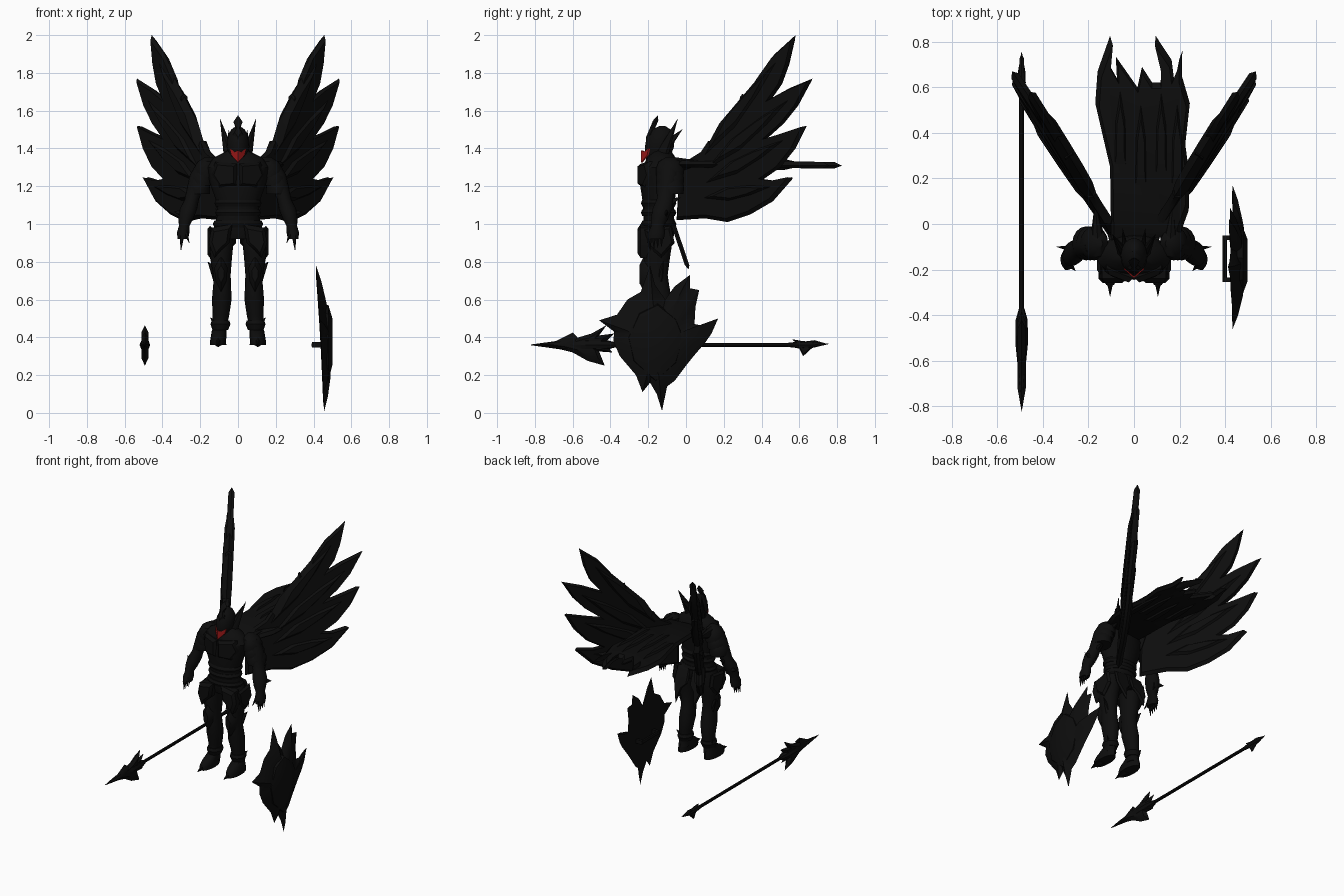
import bpy, bmesh, math
from mathutils import Vector


def material(name, rgb):
    m = bpy.data.materials.new(name)
    m.diffuse_color = (*rgb, 1)
    return m


BLACK = material("black_armour", (0.004, 0.004, 0.004))
RED = material("red_mask", (0.36, 0.01, 0.01))
SIDES = (("left", -1), ("right", 1))


def finish(name, bm, mat=BLACK):
    bmesh.ops.recalc_face_normals(bm, faces=bm.faces)
    me = bpy.data.meshes.new(name)
    bm.to_mesh(me)
    bm.free()
    me.materials.append(mat)
    ob = bpy.data.objects.new(name, me)
    bpy.context.collection.objects.link(ob)
    return ob


def skin(bm, rings):
    """Bridge equal rings of points and cap both ends."""
    rows = [[bm.verts.new(p) for p in r] for r in rings]
    n = len(rows[0])
    for a, b in zip(rows, rows[1:]):
        for i in range(n):
            bm.faces.new((a[i], a[(i + 1) % n], b[(i + 1) % n], b[i]))
    bm.faces.new(rows[0])
    bm.faces.new(rows[-1])


def loft(name, rings, s=1, n=16, along_y=False):
    """Elliptic rings (x, y, z, r1, r2), level or facing along y."""
    bm = bmesh.new()
    out = []
    for x, y, z, r1, r2 in rings:
        ring = []
        for i in range(n):
            a = math.tau * i / n
            c, d = r1 * math.cos(a), r2 * math.sin(a)
            ring.append((s * x + c, y, z + d) if along_y else (s * x + c, y + d, z))
        out.append(ring)
    skin(bm, out)
    return finish(name, bm)


def plate(name, outline, layers, place, mat=BLACK, centre=None):
    """Outline stacked in layers (scale, offset), mapped by place(u, v, w)."""
    cu = sum(p[0] for p in outline) / len(outline)
    cv = sum(p[1] for p in outline) / len(outline)
    if centre:
        cu, cv = centre
    bm = bmesh.new()
    skin(bm, [[place(cu + (u - cu) * k, cv + (v - cv) * k, w) for u, v in outline]
              for k, w in layers])
    return finish(name, bm, mat)


def lens(t, k=0.9):
    return [(k, -t), (1, 0), (k, t)]


def spike(name, base, tip, r, flat=1.0, s=1, n=8):
    b, t = Vector(base), Vector(tip)
    b.x *= s
    t.x *= s
    d = t - b
    bm = bmesh.new()
    bmesh.ops.create_cone(bm, cap_ends=True, segments=n, radius1=r, radius2=0.001, depth=d.length)
    q = d.to_track_quat('Z', 'Y')
    for v in bm.verts:
        v.co = q @ Vector((v.co.x * flat, v.co.y, v.co.z)) + (b + t) / 2
    return finish(name, bm)


# Torso, belt and abdomen bands
loft("torso", [(0, -.14, .92, .09, .07), (0, -.14, .97, .13, .085), (0, -.145, 1.05, .108, .08),
               (0, -.145, 1.12, .115, .085), (0, -.145, 1.22, .15, .1), (0, -.14, 1.3, .165, .095),
               (0, -.13, 1.35, .13, .075), (0, -.13, 1.39, .05, .05)])
for i, (z, r) in enumerate(((1.0, .125), (1.06, .113), (1.11, .117))):
    loft(f"waist_band_{i}", [(0, -.145, z - .018, r, .086), (0, -.145, z, r + .008, .094),
                             (0, -.145, z + .018, r, .086)])
# Helmet with crest
loft("helmet", [(0, -.16, 1.33, .022, .045), (0, -.15, 1.36, .047, .068), (0, -.14, 1.41, .06, .077),
                (0, -.135, 1.46, .056, .074), (0, -.13, 1.5, .036, .05), (0, -.125, 1.52, .008, .012)])
plate("helmet_crest", [(-.025, 1.54), (0, 1.576), (.025, 1.54), (.012, 1.51), (.03, 1.47), (0, 1.43),
                       (-.03, 1.47), (-.012, 1.51)], lens(.014, .6),
      lambda u, v, w: (u, -.21 + (v - 1.43) * .42 + w, v))

for side, s in SIDES:
    # Head horns and red mask halves
    spike(side + "_horn", (.05, -.12, 1.38), (.095, -.045, 1.555), .035, .7, s)
    spike(side + "_horn_small", (.04, -.1, 1.42), (.05, -.02, 1.5), .025, .6, s)
    plate(side + "_mask", [(0, 1.39), (.018, 1.382), (.044, 1.4), (.036, 1.365), (.018, 1.345), (0, 1.325)],
          [(1, 0), (1, .008)], lambda u, v, w: (s * u, -.238 + u * .9 + w, v), RED)
    # Chest plate
    plate(side + "_chest_plate", [(.005, 1.32), (.12, 1.33), (.145, 1.26), (.1, 1.19), (.005, 1.2)],
          [(1, .03), (1, 0), (.75, -.02)], lambda u, v, w: (s * u, -.238 + u * u * 3 + w, v))
    # Shoulder guard: stacked shells
    for i in range(3):
        z, x = 1.30 - i * .045, .175 + i * .017
        loft(f"{side}_shoulder_guard_{i}", [(x, -.085, z - .05, .06, .072), (x, -.085, z - .01, .062, .075),
             (x - .01, -.085, z + .03, .05, .06), (x - .02, -.085, z + .055, .018, .02)], s)
    spike(side + "_shoulder_spike", (.16, -.06, 1.31), (.17, .1, 1.33), .045, .7, s)
    # Arm and gauntlet
    loft(side + "_arm", [(.17, -.09, 1.33, .045, .05), (.2, -.09, 1.26, .055, .055), (.225, -.1, 1.19, .045, .05),
         (.245, -.11, 1.13, .038, .045), (.262, -.125, 1.08, .046, .052), (.275, -.14, 1.03, .04, .045),
         (.285, -.15, .99, .028, .034), (.29, -.155, .955, .033, .045), (.292, -.16, .92, .028, .042)], s)
    spike(side + "_elbow_spike", (.25, -.11, 1.05), (.34, -.1, 1.065), .04, .5, s)
    spike(side + "_gauntlet_spike", (.26, -.12, 1.1), (.25, -.03, 1.14), .035, .5, s)
    for i in range(4):
        y = -.19 + i * .02
        spike(f"{side}_finger_{i}", (.297, y, .94), (.302, y, .86 + .006 * i), .013, 1, s, 6)
    spike(side + "_thumb", (.28, -.18, .96), (.258, -.205, .90), .014, 1, s, 6)
    # Leg and boot
    loft(side + "_leg", [(.065, -.14, .99, .06, .07), (.088, -.15, .92, .066, .08), (.09, -.155, .82, .058, .07),
         (.085, -.155, .73, .046, .058), (.084, -.15, .68, .047, .06), (.086, -.14, .6, .052, .064),
         (.09, -.13, .52, .044, .052), (.097, -.13, .45, .036, .042), (.1, -.135, .4, .04, .055)], s)
    loft(side + "_boot", [(.1, -.14, .44, .038, .05), (.102, -.165, .41, .041, .085),
         (.105, -.175, .385, .042, .1), (.105, -.175, .36, .043, .1)], s)
    spike(side + "_toe", (.105, -.2, .387), (.105, -.318, .366), .04, .65, s)
    loft(side + "_ankle_cuff", [(.094, -.13, .44, .042, .048), (.093, -.13, .47, .053, .06),
                                (.092, -.13, .49, .046, .054)], s)
    spike(side + "_ankle_spike", (.11, -.12, .46), (.146, -.1, .505), .025, .6, s)
    # Knee guard and thigh plates
    plate(side + "_knee_guard", [(.09, .83), (.125, .77), (.12, .7), (.09, .64), (.06, .7), (.055, .77)],
          [(1, .05), (1, 0), (.5, -.025)], lambda u, v, w: (s * u, -.222 + w, v))
    spike(side + "_knee_spike", (.1, -.14, .72), (.16, -.12, .8), .04, .5, s)
    plate(side + "_thigh_plate", [(.03, 1.0), (.14, .98), (.155, .9), (.125, .82), (.09, .86), (.045, .9)],
          [(1, .05), (1, 0), (.7, -.018)], lambda u, v, w: (s * u, -.24 + w, v))
    plate(side + "_hip_plate", [(-.22, .97), (-.08, .99), (-.06, .9), (-.13, .82), (-.2, .88)],
          lens(.014, .8), lambda u, v, w: (s * (.148 + w), u, v))
    # Rear coat tail
    plate(side + "_coat_tail", [(.01, 1.02), (.11, 1.0), (.12, .9), (.075, .76), (.05, .86), (.01, .9)],
          lens(.012, .85), lambda u, v, w: (s * u, -.075 + (1.02 - v) * .34 + w, v))

    # Wing: jagged blade with raised feathers
    def wing(u, v, w):
        return (s * (.105 + (u - .03) * .69 + .07 * (1.6 - v) + .823 * w), u - .568 * w, v)
    plate(side + "_wing", [
        (-.05, 1.02), (.1, 1.03), (.22, 1.01), (.34, 1.05), (.46, 1.12), (.565, 1.24), (.47, 1.22), (.4, 1.23),
        (.5, 1.3), (.58, 1.4), (.64, 1.52), (.52, 1.48), (.42, 1.45), (.52, 1.54), (.6, 1.64), (.67, 1.77),
        (.55, 1.72), (.44, 1.66), (.51, 1.76), (.55, 1.87), (.58, 2.0), (.47, 1.9), (.385, 1.78), (.33, 1.62),
        (.3, 1.69), (.27, 1.56), (.2, 1.46), (.14, 1.4), (.12, 1.44), (.08, 1.38), (0, 1.33), (-.04, 1.2)],
        lens(.02, .95), wing, centre=(.27, 1.4))
    for i, (tu, tv) in enumerate(((.56, 1.95), (.64, 1.73), (.61, 1.49), (.53, 1.21))):
        root = Vector((.03, 1.26 - i * .045))
        d = Vector((tu, tv)) - root
        p = Vector((-d.y, d.x)).normalized() * .05
        pts = [root, root + d * .35 - p, root + d * .7 - p * .7, root + d,
               root + d * .7 + p * .7, root + d * .35 + p]
        plate(f"{side}_wing_feather_{i}", pts, lens(.034, .5), wing)

# Cape streaming backwards
plate("cape", [(-.1, -.08), (-.105, .25), (-.14, .4), (-.17, .53), (-.16, .67), (-.105, .826), (-.115, .71),
               (-.075, .64), (-.08, .735), (-.02, .65), (.015, .6), (.035, .69), (.08, .62), (.125, .62),
               (.125, .7), (.095, .826), (.165, .72), (.175, .64), (.2, .7), (.212, .76), (.21, .65),
               (.245, .53), (.225, .35), (.245, .2), (.24, .06), (.2, -.05)],
      [(.92, -.015), (1, 0), (.92, .02)], lambda u, v, w: (u, v, 1.315 + w - .008 * v), centre=(.05, .3))
for i, (x, y, ln) in enumerate(((-.06, .2, .45), (.03, .1, .5), (.12, .15, .5), (.19, .1, .5))):
    plate(f"cape_fold_{i}", [(x - .035, y), (x + .035, y), (x + .03, y + ln * .6), (x, y + ln),
                             (x - .03, y + ln * .6)], lens(.028, .5), lambda u, v, w: (u, v, 1.315 + w))

# Shield: flame-edged dome, raised panel and grip
flame = [(-.127, .01), (-.155, .1), (-.19, .16), (-.23, .11), (-.265, .2), (-.35, .3), (-.385, .38),
         (-.38, .43), (-.46, .49), (-.365, .52), (-.31, .6), (-.24, .64), (-.19, .78), (-.165, .68),
         (-.11, .6), (-.06, .67), (.02, .73), (.02, .66), (.07, .65), (.05, .56), (.045, .47), (.1, .46),
         (.17, .5), (.135, .42), (.1, .37), (.04, .3), (0, .25), (-.06, .17), (-.1, .14)]
plate("shield", flame, [(.85, -.008), (1, -.004), (.8, .018), (.5, .038)],
      lambda u, v, w: (.445 + w - .07 * abs(v - .38) ** 1.0 * (1 if v > .38 else -.6), u, v),
      centre=(-.16, .38))
plate("shield_panel", [(-.16, .16), (-.28, .27), (-.31, .4), (-.25, .53), (-.15, .58), (-.05, .5), (-.01, .4),
                       (-.05, .26)], [(1, -.01), (.95, .02), (.6, .04)],
      lambda u, v, w: (.459 + w, u, v))
loft("shield_grip", [(.398, -.255, .36, .01, .014), (.398, -.05, .36, .01, .014)], 1, 8, True)
for i, y in enumerate((-.245, -.06)):
    plate(f"grip_post_{i}", [(.392, .346), (.445, .346), (.445, .374), (.392, .374)],
          [(1, -.01), (1, .01)], lambda u, v, w: (u, y + w, v))

# Spear along y: shaft, collar, bladed head with barbs, tail fin
X, Z = -.493, .36
loft("spear_shaft", [(X, -.5, Z, .011, .011), (X, .62, Z, .011, .011)], 1, 10, True)
loft("spear_collar", [(X, -.37, Z, .012, .012), (X, -.42, Z, .026, .026), (X, -.52, Z, .028, .03),
                      (X, -.62, Z, .018, .03), (X, -.82, Z, .001, .002)], 1, 8, True)
plate("spear_blade", [(-.825, .362), (-.7, .375), (-.6, .425), (-.62, .385), (-.5, .42), (-.42, .465),
                      (-.46, .41), (-.38, .42), (-.43, .37), (-.39, .32), (-.46, .325), (-.43, .25),
                      (-.52, .275), (-.6, .32), (-.7, .345)], lens(.018, .65),
      lambda u, v, w: (X + w, u, v), centre=(-.53, .36))
loft("spear_tail_collar", [(X, .54, Z, .011, .011), (X, .62, Z, .018, .02), (X, .67, Z, .016, .016),
                           (X, .755, Z + .005, .001, .001)], 1, 8, True)
plate("spear_tail_fin", [(.53, .355), (.59, .365), (.56, .39), (.63, .378), (.68, .385), (.75, .365),
                         (.68, .355), (.62, .30), (.6, .34)], lens(.01, .8),
      lambda u, v, w: (X + w, u, v))

# Smooth curved parts, keep edges sharp
bpy.ops.object.select_all(action='SELECT')
bpy.context.view_layer.objects.active = bpy.context.selected_objects[0]
bpy.ops.object.shade_smooth_by_angle(angle=math.radians(35))
